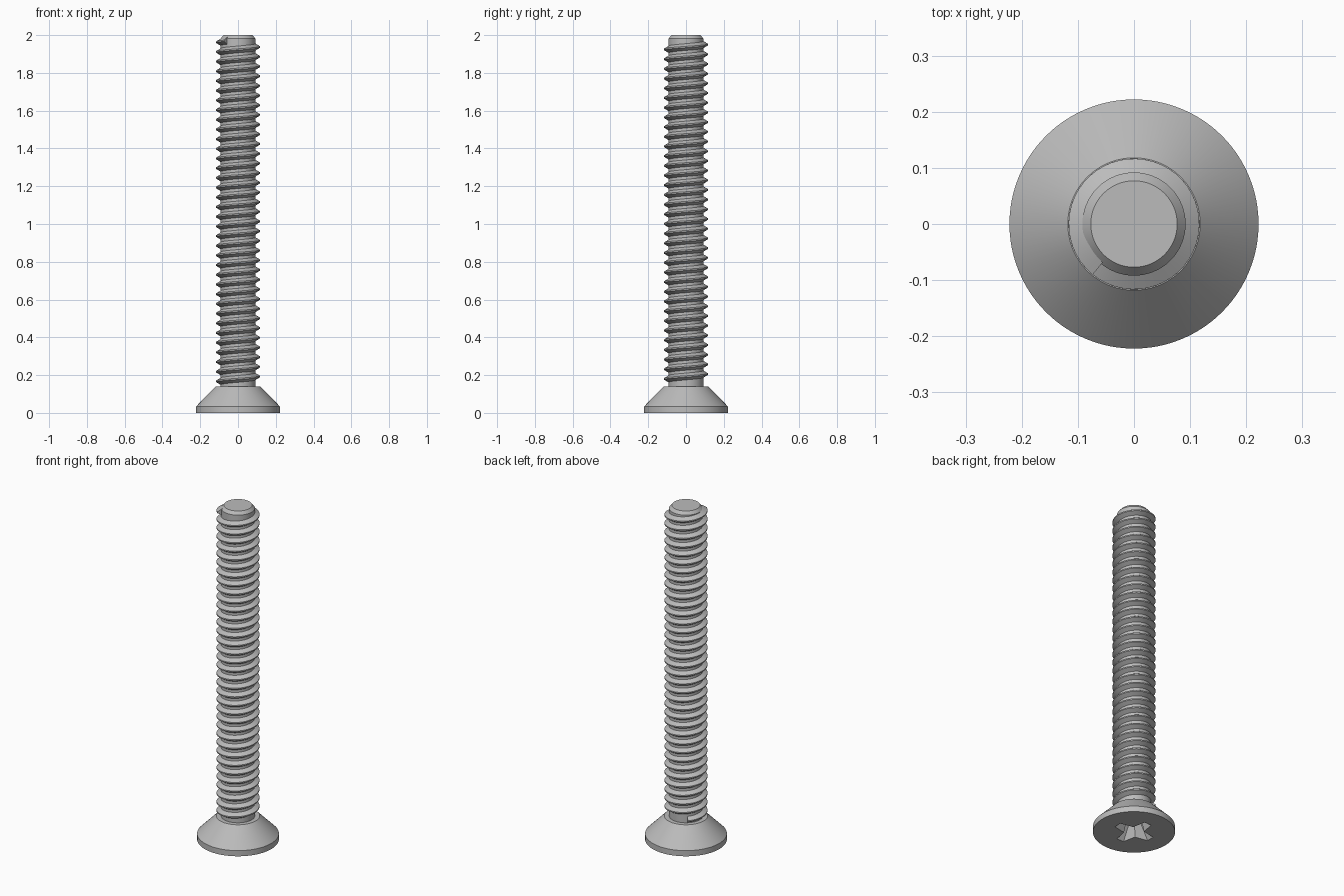
import bpy, bmesh, math

if "Cube" in bpy.data.objects:
    bpy.data.objects.remove(bpy.data.objects["Cube"])

steel = bpy.data.materials.new("steel_grey")
steel.diffuse_color = (0.50, 0.50, 0.50, 1)
steel.use_nodes = True
steel.node_tree.nodes["Principled BSDF"].inputs["Base Color"].default_value = steel.diffuse_color


def make_object(name, bm):
    bmesh.ops.recalc_face_normals(bm, faces=bm.faces)
    mesh = bpy.data.meshes.new(name)
    bm.to_mesh(mesh)
    bm.free()
    obj = bpy.data.objects.new(name, mesh)
    bpy.context.collection.objects.link(obj)
    mesh.materials.append(steel)
    return obj


def smooth(obj):
    bpy.ops.object.select_all(action='DESELECT')
    obj.select_set(True)
    bpy.context.view_layer.objects.active = obj
    bpy.ops.object.shade_smooth_by_angle(angle=math.radians(25))


def loft(bm, rings):
    """Skin closed rings of points and cap both ends."""
    rows = [[bm.verts.new(p) for p in ring] for ring in rings]
    n = len(rows[0])
    for a, b in zip(rows, rows[1:]):
        for i in range(n):
            j = (i + 1) % n
            bm.faces.new((a[i], a[j], b[j], b[i]))
    bm.faces.new(rows[0])
    bm.faces.new(rows[-1])


def lathe(name, profile, segments=96):
    bm = bmesh.new()
    loft(bm, [[(r * math.cos(2 * math.pi * i / segments),
                r * math.sin(2 * math.pi * i / segments), z)
               for i in range(segments)] for r, z in profile])
    return make_object(name, bm)


# Countersunk head and shank core with a chamfered tip
body = lathe("head_and_shank", [
    (0.222, 0.0), (0.222, 0.034), (0.118, 0.14), (0.092, 0.14),
    (0.092, 1.982), (0.077, 2.0)])


# Cross recess: four tapered arms cut into the head
def cross(reach, half_width, inner, z):
    points = []
    for k in range(4):
        c, s = math.cos(k * math.pi / 2), math.sin(k * math.pi / 2)
        for x, y in ((reach, -half_width), (reach, half_width), (inner, inner)):
            points.append((x * c - y * s, x * s + y * c, z))
    return points


bm = bmesh.new()
loft(bm, [cross(0.122, 0.024, 0.040, -0.01),
          cross(0.058, 0.016, 0.026, 0.09),
          cross(0.012, 0.004, 0.006, 0.112)])
cutter = make_object("recess_cutter", bm)
cutter.hide_render = True
cutter.hide_set(True)
cut = body.modifiers.new("cross_recess", 'BOOLEAN')
cut.operation = 'DIFFERENCE'
cut.solver = 'EXACT'
cut.object = cutter
bpy.context.view_layer.objects.active = body
bpy.ops.object.modifier_apply(modifier=cut.name)
bpy.data.objects.remove(cutter)
smooth(body)

# Right-handed helical thread with a narrow flat crest
PITCH, START_Z, START_ANGLE, TURNS, STEPS = 0.0513, 0.160, math.radians(130), 35.28, 48
section = [(0.088, -0.0205), (0.1165, -0.0035), (0.1165, 0.0035), (0.088, 0.0205)]
rings = []
count = round(TURNS * STEPS)
for i in range(count + 1):
    turn = TURNS * i / count
    a = START_ANGLE + 2 * math.pi * turn
    z = START_Z + PITCH * turn
    rings.append([(r * math.cos(a), r * math.sin(a), z + dz) for r, dz in section])
bm = bmesh.new()
loft(bm, rings)
smooth(make_object("thread", bm))
